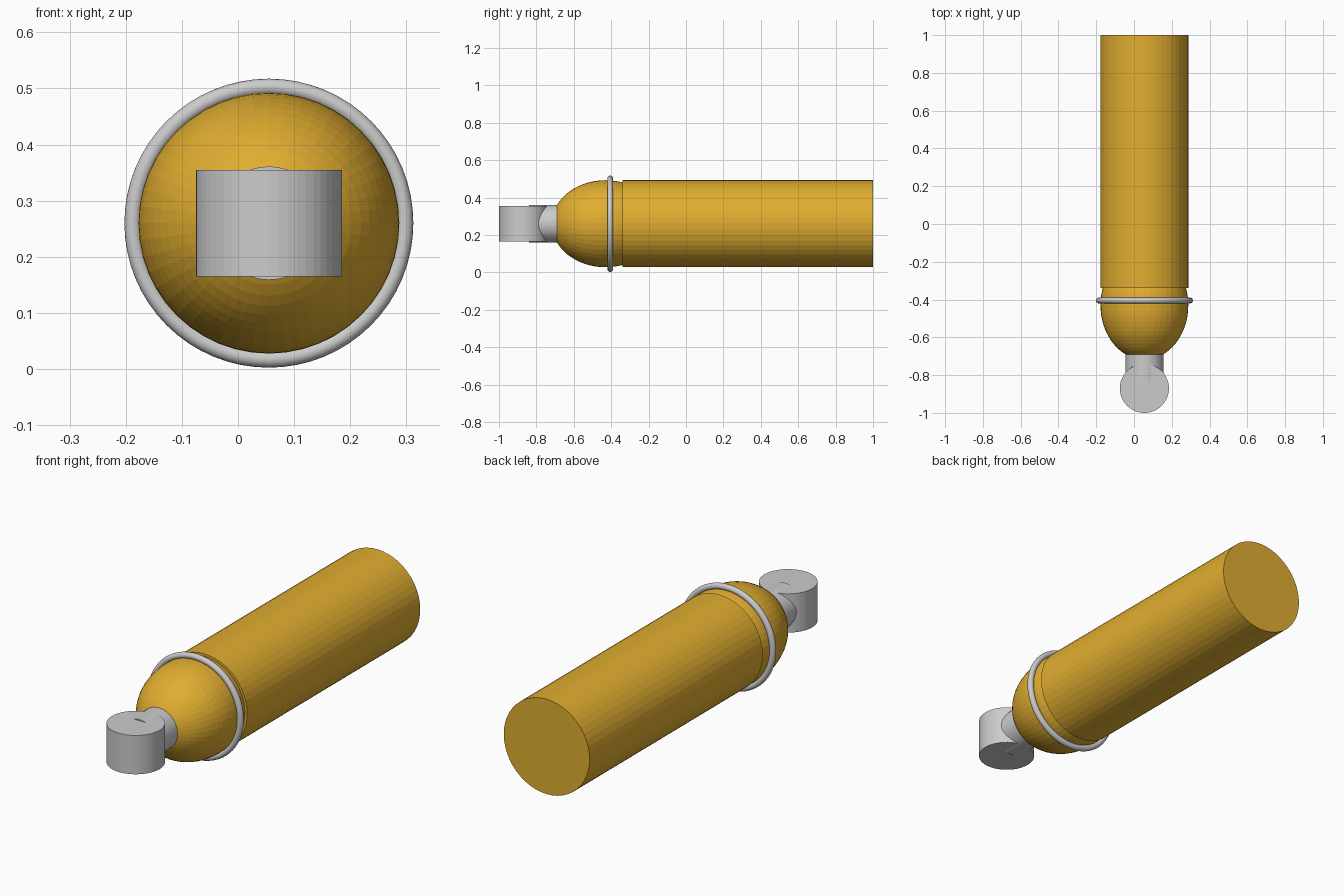
import bpy
import math

cube = bpy.data.objects.get("Cube")
if cube:
    bpy.data.objects.remove(cube, do_unlink=True)

AXIS_X, AXIS_Z = 0.055, 0.26
ALONG_Y = (math.pi / 2, 0, 0)
SIDES = 48


def make_material(name, color):
    mat = bpy.data.materials.new(name)
    mat.use_nodes = True
    mat.diffuse_color = color
    mat.node_tree.nodes["Principled BSDF"].inputs["Base Color"].default_value = color
    return mat


def finish(name, mat=None):
    obj = bpy.context.object
    obj.name = obj.data.name = name
    if mat:
        obj.data.materials.append(mat)
    return obj


def cylinder_y(name, radius, front, back, mat=None):
    bpy.ops.mesh.primitive_cylinder_add(
        vertices=SIDES, radius=radius, depth=back - front,
        location=(AXIS_X, (front + back) / 2, AXIS_Z), rotation=ALONG_Y)
    return finish(name, mat)


yellow = make_material("yellow_paint", (0.75, 0.42, 0.03, 1))

# Long main barrel
cylinder_y("barrel", 0.2325, -0.34, 1.0, yellow)

# Stretched dome at the front of the barrel, poles along the axis
bpy.ops.mesh.primitive_uv_sphere_add(
    segments=SIDES, ring_count=32, radius=1,
    location=(AXIS_X, -0.43, AXIS_Z), rotation=ALONG_Y)
dome = finish("dome", yellow)
dome.scale = (0.2325, 0.2325, 0.288)

# Thin ring around the dome
bpy.ops.mesh.primitive_torus_add(
    major_segments=64, minor_segments=16, major_radius=0.2425,
    minor_radius=0.015, location=(AXIS_X, -0.405, AXIS_Z), rotation=ALONG_Y)
finish("ring")
bpy.ops.object.shade_smooth_by_angle()

# Neck running from the dome into the upright end knob
cylinder_y("neck", 0.101, -0.84, -0.69)

# Upright end knob
bpy.ops.mesh.primitive_cylinder_add(
    vertices=SIDES, radius=0.13, depth=0.19, location=(AXIS_X, -0.87, AXIS_Z))
finish("end_knob")
